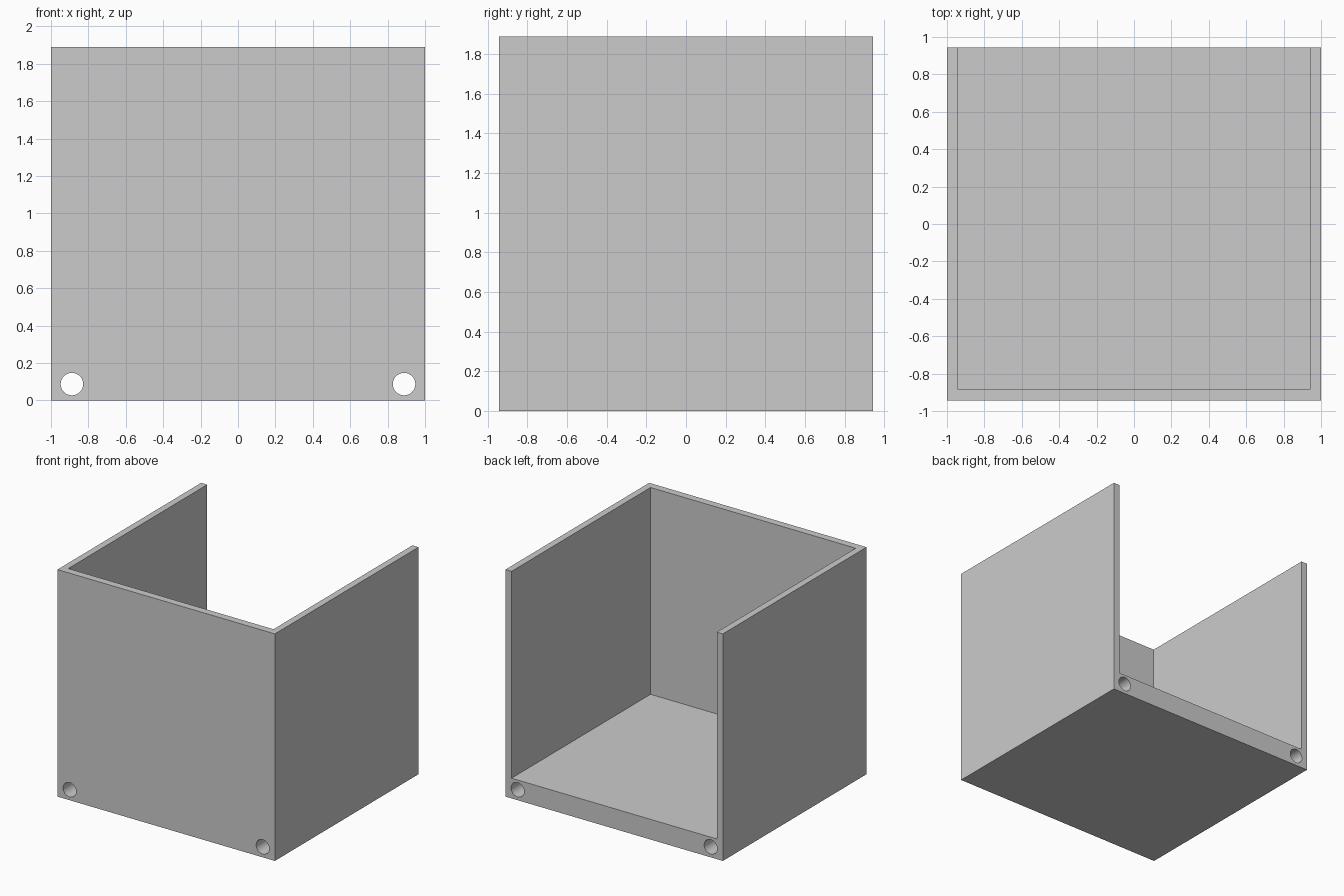
import bpy
import math

cube = bpy.data.objects.get("Cube")
if cube:
    bpy.data.objects.remove(cube, do_unlink=True)

WIDTH, DEPTH, HEIGHT = 2.0, 1.888, 1.888
SIDE, FRONT, FLOOR = 0.056, 0.062, 0.168
HOLE_X, HOLE_Z, HOLE_R = 0.888, 0.087, 0.06

grey = bpy.data.materials.new("light grey")
grey.use_nodes = True
colour = (0.6, 0.6, 0.6, 1)
grey.diffuse_color = colour
grey.node_tree.nodes["Principled BSDF"].inputs["Base Color"].default_value = colour


def box(name, low, high):
    """Box between two opposite corners."""
    centre = [(a + b) / 2 for a, b in zip(low, high)]
    bpy.ops.mesh.primitive_cube_add(size=1, location=centre)
    obj = bpy.context.object
    obj.name = name
    obj.scale = [b - a for a, b in zip(low, high)]
    bpy.ops.object.transform_apply(location=True, rotation=True, scale=True)
    obj.data.materials.append(grey)
    return obj


def cut(target, cutter):
    """Subtract a hidden cutter from the target."""
    cutter.hide_render = True
    mod = target.modifiers.new(cutter.name, "BOOLEAN")
    mod.operation = "DIFFERENCE"
    mod.solver = "EXACT"
    mod.object = cutter
    bpy.context.view_layer.objects.active = target
    bpy.ops.object.modifier_apply(modifier=mod.name)
    bpy.data.objects.remove(cutter, do_unlink=True)


# Solid block
x, y = WIDTH / 2, DEPTH / 2
bin_body = box("open_bin", (-x, -y, 0), (x, y, HEIGHT))

# Cavity, open at the top and the back
cut(bin_body, box("cavity_cutter", (SIDE - x, FRONT - y, FLOOR),
                  (x - SIDE, y + 0.5, HEIGHT + 0.5)))

# Round channels running front to back through the floor
for side in (-1, 1):
    bpy.ops.mesh.primitive_cylinder_add(
        vertices=48, radius=HOLE_R, depth=DEPTH + 1,
        location=(side * HOLE_X, 0, HOLE_Z), rotation=(math.pi / 2, 0, 0))
    channel = bpy.context.object
    channel.name = "channel_cutter"
    channel.data.materials.append(grey)
    cut(bin_body, channel)

bpy.ops.object.select_all(action="DESELECT")
bin_body.select_set(True)
bpy.context.view_layer.objects.active = bin_body
bpy.ops.object.shade_smooth_by_angle(angle=math.radians(30))
